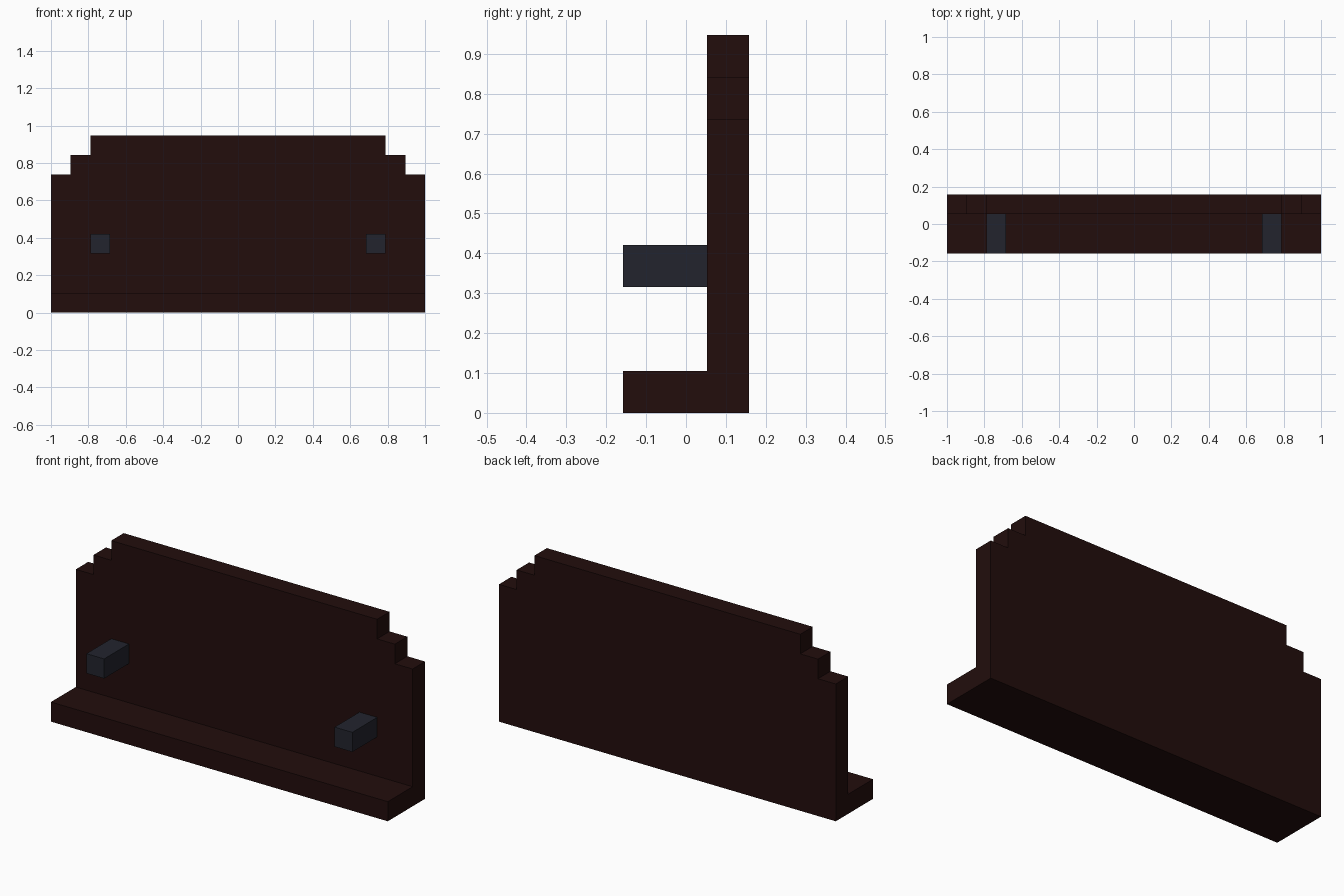
import bpy, bmesh

if "Cube" in bpy.data.objects:
    bpy.data.objects.remove(bpy.data.objects["Cube"])

U = 2 / 19  # block unit: model is 19 wide, 3 deep, 9 high


def material(name, rgb):
    m = bpy.data.materials.new(name)
    m.diffuse_color = (*rgb, 1)
    m.use_nodes = True
    m.node_tree.nodes["Principled BSDF"].inputs["Base Color"].default_value = m.diffuse_color
    return m


def extrude_profile(name, points, y0, y1, mat):
    """Extrude an x-z outline (in block units) from y0 to y1."""
    bm = bmesh.new()
    face = bm.faces.new([bm.verts.new((x * U, y0 * U, z * U)) for x, z in points])
    new = bmesh.ops.extrude_face_region(bm, geom=[face])["geom"]
    verts = [g for g in new if isinstance(g, bmesh.types.BMVert)]
    bmesh.ops.translate(bm, verts=verts, vec=(0, (y1 - y0) * U, 0))
    bmesh.ops.recalc_face_normals(bm, faces=bm.faces)
    mesh = bpy.data.meshes.new(name)
    bm.to_mesh(mesh)
    bm.free()
    mesh.materials.append(mat)
    obj = bpy.data.objects.new(name, mesh)
    bpy.context.collection.objects.link(obj)
    return obj


def rect(x0, x1, z0, z1):
    return [(x0, z0), (x1, z0), (x1, z1), (x0, z1)]


wood = material("dark brown wood", (0.0160, 0.0040, 0.0037))
metal = material("dark blue grey metal", (0.0160, 0.0176, 0.0270))

# Back board with stepped upper corners
half = [(9.5, 0), (9.5, 7), (8.5, 7), (8.5, 8), (7.5, 8), (7.5, 9)]
outline = half + [(-x, z) for x, z in reversed(half)]
extrude_profile("back_board", outline, 0.5, 1.5, wood)

# Ledge along the bottom front
extrude_profile("base_ledge", rect(-9.5, 9.5, 0, 1), -1.5, 0.5, wood)

# Pair of pegs
for side, x in (("left", -7.5), ("right", 6.5)):
    extrude_profile(f"{side}_peg", rect(x, x + 1, 3, 4), -1.5, 0.5, metal)
